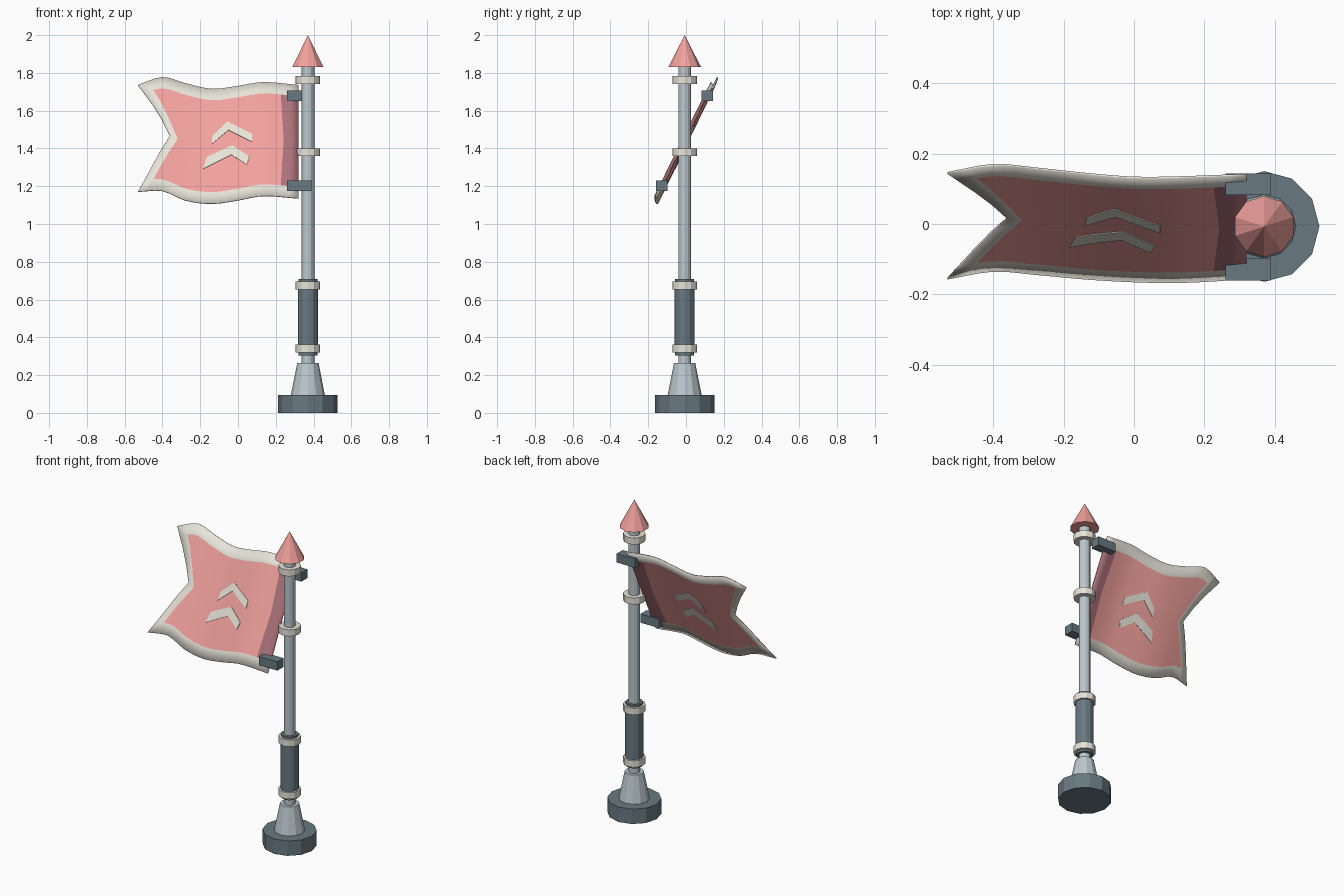
import bpy, bmesh, math

if "Cube" in bpy.data.objects:
    bpy.data.objects.remove(bpy.data.objects["Cube"])

PX, PY = 0.37, -0.007      # pole axis


def mat(name, rgb):
    m = bpy.data.materials.new(name)
    m.diffuse_color = (*rgb, 1)
    m.use_nodes = True
    m.node_tree.nodes["Principled BSDF"].inputs["Base Color"].default_value = m.diffuse_color
    return m


STEEL = mat("steel", (0.50, 0.57, 0.61))
DARK = mat("dark_steel", (0.14, 0.19, 0.22))
CREAM = mat("cream", (0.80, 0.77, 0.69))
PINK = mat("pink", (0.89, 0.36, 0.34))
WINE = mat("dark_pink", (0.42, 0.17, 0.20))


def finish(name, bm, mats):
    me = bpy.data.meshes.new(name)
    bm.to_mesh(me)
    bm.free()
    for m in mats:
        me.materials.append(m)
    ob = bpy.data.objects.new(name, me)
    bpy.context.collection.objects.link(ob)
    return ob


def turned(name, z0, z1, r0, r1, m, sides=12):
    """Cylinder or cone standing on the pole axis."""
    bm = bmesh.new()
    bmesh.ops.create_cone(bm, cap_ends=True, segments=sides, radius1=r0,
                          radius2=r1, depth=z1 - z0)
    bmesh.ops.translate(bm, verts=bm.verts, vec=(PX, PY, (z0 + z1) / 2))
    return finish(name, bm, [m])


def block(name, lo, hi, m):
    bm = bmesh.new()
    bmesh.ops.create_cube(bm, size=1)
    for v in bm.verts:
        v.co = [(a + b) / 2 + c * (b - a) for a, b, c in zip(lo, hi, v.co)]
    return finish(name, bm, [m])


# Pole and stand
turned("base", 0, 0.095, 0.157, 0.157, DARK)
turned("base_cone", 0.095, 0.265, 0.09, 0.056, STEEL)
turned("pole", 0.265, 1.83, 0.034, 0.034, STEEL)
turned("sleeve", 0.345, 0.67, 0.053, 0.053, DARK)
turned("sleeve_ends", 0.305, 0.71, 0.05, 0.05, DARK)
for i, z in enumerate((0.34, 0.675, 1.38, 1.763)):
    turned(f"ring_{i + 1}", z - 0.021, z + 0.021, 0.065, 0.065, CREAM)
turned("finial", 1.83, 2.0, 0.087, 0, PINK, 10)

# Clamps holding the flag
block("upper_clamp", (0.26, 0.082, 1.65), (0.39, 0.143, 1.706), DARK)
block("lower_clamp", (0.26, -0.16, 1.174), (0.39, -0.097, 1.23), DARK)

# Flag edges: x, bottom z, bottom y, top z, top y
EDGE = [(-0.53, 1.17, -0.155, 1.735, 0.145),
        (-0.40, 1.175, -0.133, 1.777, 0.168),
        (-0.28, 1.125, -0.142, 1.745, 0.158),
        (-0.14, 1.107, -0.155, 1.715, 0.143),
        (0.0, 1.125, -0.163, 1.73, 0.132),
        (0.13, 1.148, -0.165, 1.75, 0.133),
        (0.32, 1.135, -0.155, 1.735, 0.14)]


def edges_at(x):
    """Smooth interpolation of the edge table."""
    n = len(EDGE)
    i = next((k for k in range(n - 2) if x < EDGE[k + 1][0]), n - 2)
    h = EDGE[i + 1][0] - EDGE[i][0]
    t = (x - EDGE[i][0]) / h

    def slope(k, c):
        a, b = EDGE[max(k - 1, 0)], EDGE[min(k + 1, n - 1)]
        return (b[c] - a[c]) / (b[0] - a[0])
    return [(2*t**3 - 3*t*t + 1) * EDGE[i][c] + (3*t*t - 2*t**3) * EDGE[i + 1][c]
            + h * ((t**3 - 2*t*t + t) * slope(i, c) + (t**3 - t*t) * slope(i + 1, c))
            for c in range(1, 5)]


def on_flag(x, v):
    zb, yb, zt, yt = edges_at(x)
    return (x, yb + (yt - yb) * v, zb + (zt - zb) * v)


def thicken(ob, t):
    mod = ob.modifiers.new("thickness", 'SOLIDIFY')
    mod.thickness, mod.offset = t, 0


# Swallow-tailed flag with border, field and hem band
us = [0, 0.06] + [0.06 + 0.825 * k / 18 for k in range(1, 19)] + [0.94, 1]
vs = [0, 0.1, 0.23, 0.37, 0.5, 0.63, 0.77, 0.9, 1]
bm = bmesh.new()
grid = []
for v in vs:
    left = -0.53 + 0.17 * (1 - abs(2 * v - 1))
    grid.append([bm.verts.new(on_flag(left + (0.32 - left) * u, v)) for u in us])
for j in range(len(vs) - 1):
    for i in range(len(us) - 1):
        f = bm.faces.new((grid[j][i], grid[j][i + 1],
                          grid[j + 1][i + 1], grid[j + 1][i]))
        border = i == 0 or j in (0, len(vs) - 2)
        f.material_index = 0 if border else (2 if us[i] > 0.88 else 1)
        f.smooth = True
flag = finish("flag", bm, [CREAM, PINK, WINE])
thicken(flag, 0.006)

# Chevrons inlaid on both faces: outer and inner x, z outlines
CHEVRONS = {
    "upper_chevron": ([(-0.135, 1.465), (-0.055, 1.54), (0.075, 1.475)],
                      [(-0.14, 1.42), (-0.05, 1.495), (0.075, 1.432)]),
    "lower_chevron": ([(-0.165, 1.352), (-0.03, 1.415), (0.06, 1.355)],
                      [(-0.185, 1.29), (-0.035, 1.365), (0.048, 1.312)])}
for name, lines in CHEVRONS.items():
    bm = bmesh.new()
    rows = []
    for pts in lines:
        row = []
        for k in range(9):
            a, t = min(k // 4, 1), (k - 4 * min(k // 4, 1)) / 4
            x, z = [p + (q - p) * t for p, q in zip(pts[a], pts[a + 1])]
            zb, _, zt, _ = edges_at(x)
            row.append(bm.verts.new(on_flag(x, (z - zb) / (zt - zb))))
        rows.append(row)
    for k in range(8):
        bm.faces.new((rows[1][k], rows[1][k + 1], rows[0][k + 1], rows[0][k]))
    thicken(finish(name, bm, [CREAM]), 0.012)
